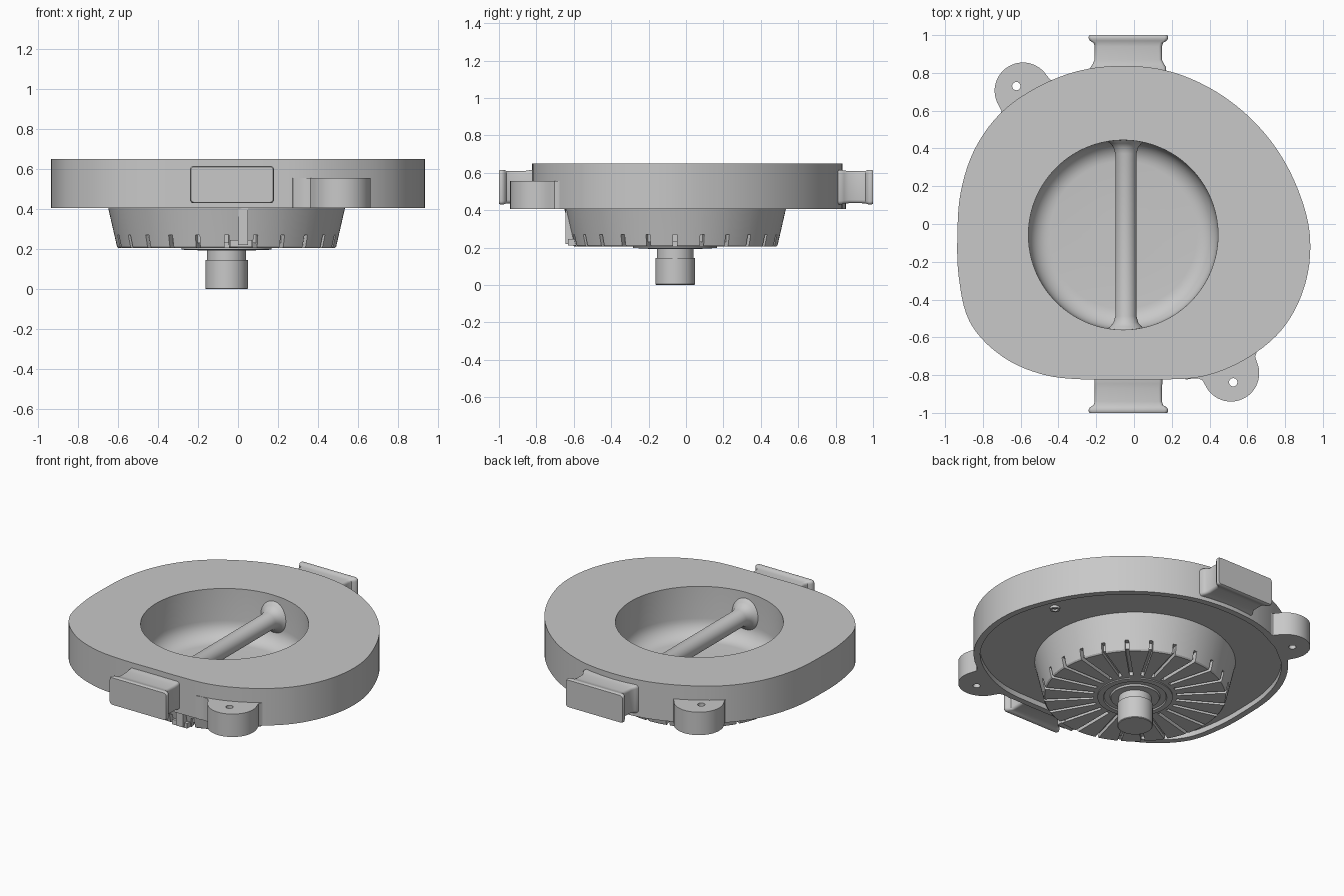
import bpy, bmesh, math
from mathutils import Vector, Matrix

if "Cube" in bpy.data.objects:
    bpy.data.objects.remove(bpy.data.objects["Cube"])

CX, CY = -0.057, -0.058     # axis of the bowl and shaft
TOP, BASE, DECK = 0.65, 0.406, 0.44
STEP = math.radians(15)     # spacing of the slots

grey = bpy.data.materials.new("light grey metal")
grey.use_nodes = True
colour = (0.58, 0.58, 0.58, 1)
grey.diffuse_color = colour
grey.node_tree.nodes["Principled BSDF"].inputs["Base Color"].default_value = colour


def finish(name, bm):
    bmesh.ops.recalc_face_normals(bm, faces=bm.faces)
    mesh = bpy.data.meshes.new(name)
    bm.to_mesh(mesh)
    bm.free()
    mesh.materials.append(grey)
    obj = bpy.data.objects.new(name, mesh)
    bpy.context.collection.objects.link(obj)
    return obj


def activate(obj):
    bpy.ops.object.select_all(action='DESELECT')
    obj.select_set(True)
    bpy.context.view_layer.objects.active = obj


def smooth(obj, angle=32):
    activate(obj)
    bpy.ops.object.shade_smooth_by_angle(angle=math.radians(angle))


def skin(rings):
    """Skin closed rings of equal length and cap both ends."""
    bm = bmesh.new()
    loops = [[bm.verts.new(p) for p in ring] for ring in rings]
    n = len(loops[0])
    for a, b in zip(loops, loops[1:]):
        for i in range(n):
            j = (i + 1) % n
            bm.faces.new((a[i], a[j], b[j], b[i]))
    bm.faces.new(loops[0])
    bm.faces.new(loops[-1])
    return bm


def loft(name, rings):
    return finish(name, skin(rings))


def circle(r, z, n, cx=CX, cy=CY):
    return [(cx + r * math.cos(2 * math.pi * i / n),
             cy + r * math.sin(2 * math.pi * i / n), z) for i in range(n)]


def lathe(name, profile, n=48, cx=CX, cy=CY):
    smooth(loft(name, [circle(r, z, n, cx, cy) for r, z in profile]))


def add_box(bm, lo, hi):
    lo, hi = Vector(lo), Vector(hi)
    m = Matrix.Translation((lo + hi) / 2) @ Matrix.Diagonal((*(hi - lo), 1))
    bmesh.ops.create_cube(bm, size=1, matrix=m)


# Cam-shaped outline: one radius every 15 degrees about the bowl axis
RADII = [.988, .955, .93, .912, .903, .9, .895, .9, .905, .915, .908, .89,
         .878, .9, .934, .908, .853, .792, .765, .792, .862, .925, .98, .998]


def cam_radius(w):
    k = math.floor(w / STEP)
    t = w / STEP - k
    a, b, c, d = (RADII[(k + o) % 24] for o in (-1, 0, 1, 2))
    return (b + t * (c - a) / 2 + t * t * (a - 2.5 * b + 2 * c - d / 2)
            + t ** 3 * (1.5 * (b - c) + (d - a) / 2))


def body_ring(z, r=None, inset=0):
    """Circle of radius r, or the cam outline; a narrow column marks each slot."""
    half = math.asin(.011 / (r or .9))
    pts = []
    for k in range(24):
        for w in [-half] + [half + (STEP - 2 * half) * j / 5 for j in range(5)]:
            w += STEP * k
            rad = r or cam_radius(w) - inset
            pts.append((CX + rad * math.cos(w), CY + rad * math.sin(w), z))
    return pts


# Body: bowl interior, cam-shaped cover, recessed underside and tapered bowl shell
fillet = [(.39 + .11 * math.sin(a), .44 - .11 * math.cos(a))
          for a in (math.pi / 16 * i for i in range(9))]
rings = [body_ring(z, r) for r, z in [(.12, .33)] + fillet + [(.502, TOP)]]
rings += [body_ring(TOP), body_ring(BASE), body_ring(BASE, inset=.04), body_ring(DECK, inset=.04)]
rings += [body_ring(z, r) for r, z in [(.6, DECK), (.592, BASE), (.561, .27), (.548, .213),
                                       (.54, .205), (.25, .205), (.12, .205)]]
bm = skin(rings)


# Radial slots pressed into the bottom and lower side of the shell
def is_slot(face):
    c = face.calc_center_median()
    x, y = c.x - CX, c.y - CY
    turn = math.atan2(y, x) / STEP
    return c.z < .27 and math.hypot(x, y) > .25 and abs(turn - round(turn)) < .02


slots = [f for f in bm.faces if is_slot(f)]
pushed = bmesh.ops.extrude_face_region(bm, geom=slots)["geom"]
bmesh.ops.delete(bm, geom=[f for f in slots if f.is_valid], context='FACES')
for v in (g for g in pushed if isinstance(g, bmesh.types.BMVert)):
    x, y = v.co.x - CX, v.co.y - CY
    s = min(1, .525 / math.hypot(x, y))
    v.co = (CX + x * s, CY + y * s, max(v.co.z, .23))
smooth(finish("body", bm))

# Small stub on the underside deck
lathe("deck_stub", [(.03, .46), (.03, .425), (.018, .425), (.018, .438)], 24, .73, .135)

# Round grip bar spanning the bowl, flared where it meets the wall
sections = []
for y, r in [(-.53, .125), (-.5, .105), (-.485, .083), (-.465, .066), (-.43, .056),
             (.43, .056), (.465, .066), (.485, .083), (.5, .105), (.53, .125)]:
    sections.append([(-.043 + x, CY + y, .505 + z) for x, z, _ in circle(r, 0, 32, 0, 0)])
smooth(loft("grip_bar", sections), 50)


# Side handles: waisted blocks with a rounded end flange
def rounded_rect(hx, hz, y, r=.018):
    ring = []
    for q, (sx, sz) in enumerate([(1, 1), (-1, 1), (-1, -1), (1, -1)]):
        for i in range(5):
            a = math.pi / 2 * (q + i / 4)
            ring.append((-.03 + sx * (hx - r) + r * math.cos(a), y,
                         .523 + sz * (hz - r) + r * math.sin(a)))
    return ring


for name, side, root in (("back_handle", 1, .2), ("front_handle", -1, .18)):
    prof = [(.8, root, .092), (.83, root, .092), (.845, (root + .18) / 2, .089), (.87, .178, .086),
            (.94, .178, .086), (.96, .185, .087), (.97, .203, .091), (.982, .21, .093),
            (.991, .21, .093), (1.0, .206, .089)]
    smooth(loft(name, [rounded_rect(hx, hz, side * y) for y, hx, hz in prof]), 40)


# Mounting lugs with a through hole, flared into the rim
def lug(name, cx, cy, heading, hole):
    arc = [math.radians(-90 + 7.5 * i) for i in range(25)]
    prof = [(.15 * math.cos(a), .15 * math.sin(a)) for a in arc]
    flare = [(-.028, .153), (-.046, .17), (-.057, .195), (-.066, .232), (-.085, .232)]
    prof += flare + [(-.06, 0)] + [(u, -v) for u, v in reversed(flare)]
    c, s = math.cos(heading), math.sin(heading)
    obj = loft(name, [[(cx + c * u - s * v, cy + s * u + c * v, z) for u, v in prof]
                      for z in (BASE, .557)])
    cutter = loft("lug_cutter", [circle(.022, z, 24, *hole) for z in (.35, .6)])
    mod = obj.modifiers.new("hole", 'BOOLEAN')
    mod.operation, mod.solver, mod.object = 'DIFFERENCE', 'EXACT', cutter
    activate(obj)
    bpy.ops.object.modifier_apply(modifier=mod.name)
    bpy.data.objects.remove(cutter)
    smooth(obj)


lug("back_lug", -.588, .705, math.radians(122.6), (-.623, .73))
lug("front_lug", .513, -.79, math.radians(-66), (.525, -.838))

# Hub and shaft below the bowl
lathe("hub_plate", [(.225, .215), (.225, .198), (.19, .196), (.185, .204), (.15, .204), (.145, .193), (.1, .193)], 64)
lathe("shaft", [(.098, .23), (.098, .145), (.106, .145), (.106, .004), (.102, 0)])

# Latch post on the front of the bowl
bm = bmesh.new()
add_box(bm, (0, -.645, .22), (.05, -.58, DECK))
add_box(bm, (-.04, -.63, .212), (.07, -.56, .245))
finish("latch_post", bm)
